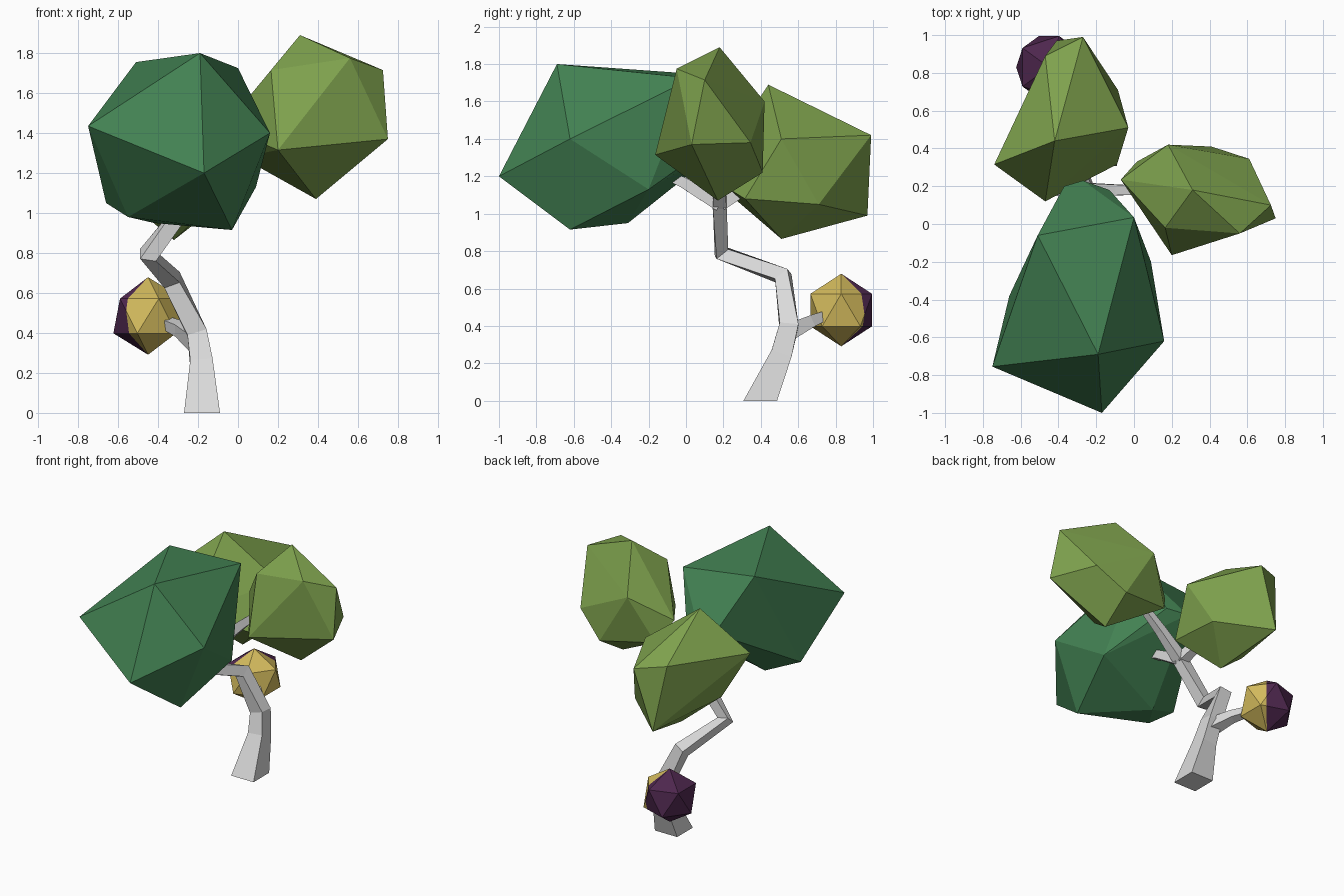
import bpy, bmesh
from mathutils import Vector

if "Cube" in bpy.data.objects:
    bpy.data.objects.remove(bpy.data.objects["Cube"])


def material(name, rgb):
    m = bpy.data.materials.new(name)
    m.diffuse_color = (*rgb, 1)
    m.use_nodes = True
    m.node_tree.nodes["Principled BSDF"].inputs["Base Color"].default_value = m.diffuse_color
    return m


DARK = material("dark green", (0.055, 0.22, 0.085))
LIGHT = material("light green", (0.21, 0.36, 0.075))
BARK = material("pale grey bark", (0.70, 0.70, 0.70))
YELLOW = material("fruit yellow", (0.66, 0.50, 0.11))
PURPLE = material("fruit purple", (0.075, 0.02, 0.075))


def finish(bm, name, *mats):
    bmesh.ops.recalc_face_normals(bm, faces=bm.faces)
    me = bpy.data.meshes.new(name)
    bm.to_mesh(me)
    bm.free()
    for m in mats:
        me.materials.append(m)
    ob = bpy.data.objects.new(name, me)
    bpy.context.collection.objects.link(ob)


def crown(name, mat, points):
    """Faceted leaf clump: convex hull of its corner points."""
    bm = bmesh.new()
    for p in points:
        bm.verts.new(p)
    res = bmesh.ops.convex_hull(bm, input=bm.verts)
    junk = [g for g in res["geom_interior"] if isinstance(g, bmesh.types.BMVert)]
    bmesh.ops.delete(bm, geom=junk, context='VERTS')
    finish(bm, name, mat)


def limb(name, path):
    """Square tapered tube along (x, y, z, half width) stations."""
    bm = bmesh.new()
    pts = [Vector(p[:3]) for p in path]
    rings = []
    for i, p in enumerate(pts):
        t = Vector()
        if i > 0:
            t += (p - pts[i - 1]).normalized()
        if i < len(pts) - 1:
            t += (pts[i + 1] - p).normalized()
        if p.z == 0:
            t = Vector((0, 0, 1))      # flat foot
        t.normalize()
        u = Vector((1, 0, 0))
        u = (u - t * u.dot(t)).normalized()
        v = t.cross(u)
        w = path[i][3]
        rings.append([bm.verts.new(p + u * w * a + v * w * b)
                      for a, b in ((1, 1), (-1, 1), (-1, -1), (1, -1))])
    for r, s in zip(rings, rings[1:]):
        for k in range(4):
            n = (k + 1) % 4
            bm.faces.new((r[k], r[n], s[n], s[k]))
    bm.faces.new(rings[0])
    bm.faces.new(rings[-1])
    finish(bm, name, BARK)


# Leaf clumps
crown("front_crown", DARK, [
    (-.19, -.69, 1.80), (-.75, -.755, 1.435), (.16, -.62, 1.40),
    (-.17, -1.0, 1.20), (-.51, -.06, 1.755), (0, .035, 1.725),
    (-.03, -.62, .915), (-.55, -.50, .98), (-.66, -.38, 1.05),
    (-.42, -.31, .95), (.09, -.20, 1.13),
    (-.27, .23, 1.38), (-.13, .18, 1.40), (-.37, .20, 1.40)])
crown("right_crown", LIGHT, [
    (.31, .18, 1.89), (.56, -.05, 1.775), (.725, .10, 1.715),
    (.75, .03, 1.37), (.39, .17, 1.07), (.20, -.165, 1.315),
    (.165, -.02, 1.715), (.41, .41, 1.22), (.18, .42, 1.60),
    (.61, .345, 1.38), (-.07, .235, 1.43), (.015, .33, 1.28)])
crown("back_crown", LIGHT, [
    (-.42, .44, 1.69), (-.27, .99, 1.42), (-.03, .51, 1.40),
    (-.74, .315, 1.40), (-.47, .89, 1.45), (-.41, .97, .99),
    (-.085, .71, 1.05), (-.32, .51, .865), (-.58, .42, 1.08),
    (-.47, .12, 1.20), (-.09, .315, 1.08)])

# Trunk and branches
fork = (-.25, .18, 1.05, .037)
limb("trunk", [(-.18, .397, 0, .09), (-.183, .51, .25, .056),
               (-.205, .55, .40, .05), (-.33, .52, .665, .042),
               (-.45, .19, .79, .04), fork])
limb("right_branch", [fork, (-.08, .18, 1.21, .028), (.15, .18, 1.40, .02)])
limb("front_branch", [fork, (-.24, -.02, 1.17, .028), (-.24, -.2, 1.25, .02)])
limb("back_branch", [fork, (-.3, .35, 1.15, .025)])
limb("fruit_stalk", [(-.205, .54, .36, .045), (-.29, .66, .42, .032),
                     (-.43, .81, .48, .02)])

# Two-coloured fruit, split by an upright plane
bm = bmesh.new()
bmesh.ops.create_icosphere(bm, subdivisions=1, radius=.194)
split = Vector((-.75, .66, 0))
bmesh.ops.bisect_plane(bm, geom=bm.verts[:] + bm.edges[:] + bm.faces[:],
                       plane_co=(0, 0, 0), plane_no=split)
for f in bm.faces:
    f.material_index = int(f.calc_center_median().dot(split) > 0)
bmesh.ops.translate(bm, verts=bm.verts, vec=(-.45, .83, .485))
finish(bm, "fruit", YELLOW, PURPLE)
